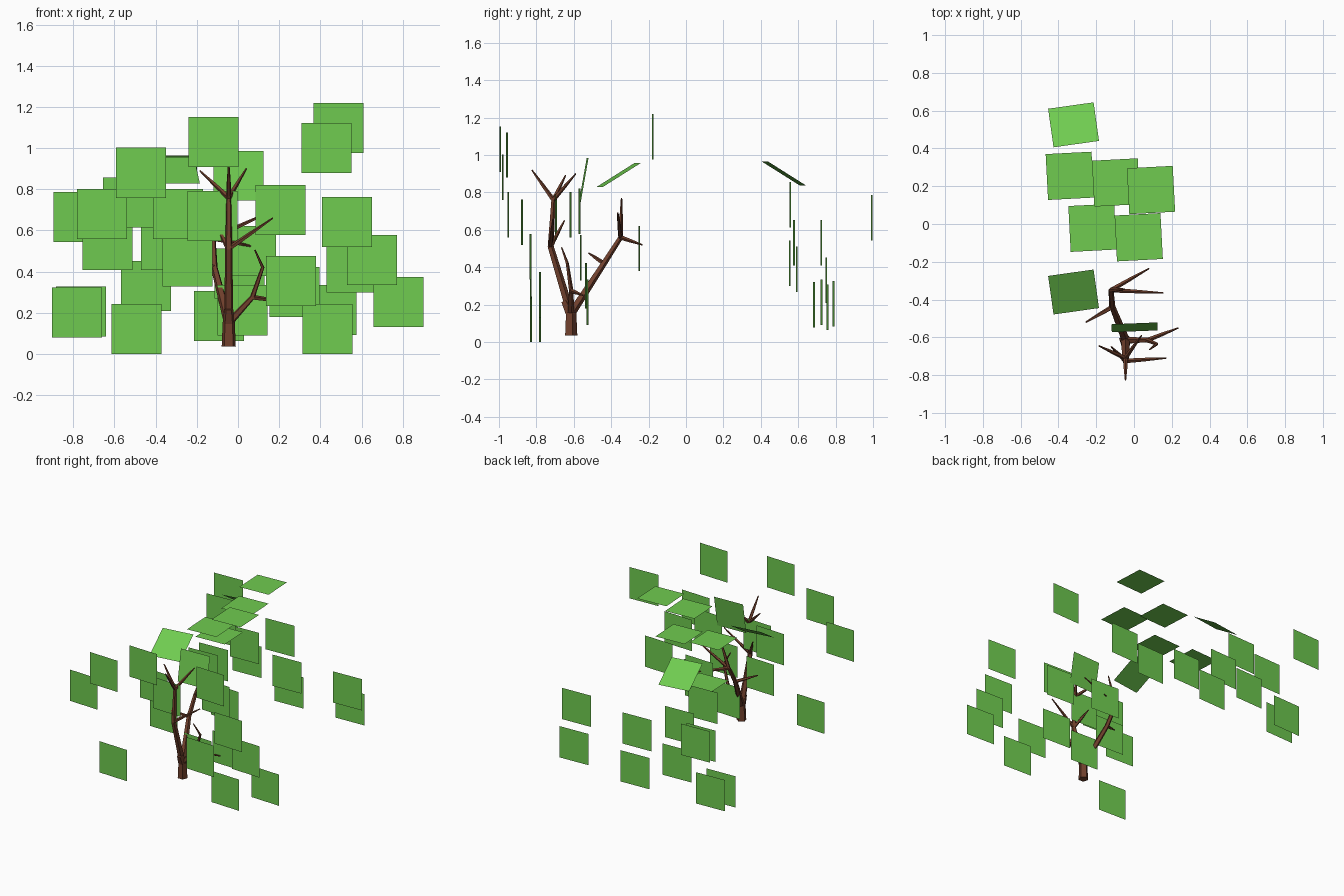
import bpy, math
from mathutils import Vector, Matrix

if "Cube" in bpy.data.objects:
    bpy.data.objects.remove(bpy.data.objects["Cube"])

def material(name, rgb):
    m = bpy.data.materials.new(name)
    m.diffuse_color = (*rgb, 1)
    m.use_nodes = True
    m.node_tree.nodes["Principled BSDF"].inputs["Base Color"].default_value = m.diffuse_color
    return m

LEAF = material("leaf_green", (0.16, 0.6, 0.08))
BARK = material("bark_brown", (0.16, 0.05, 0.025))
SIZE = 0.243

def make_object(name, verts, faces, mat):
    me = bpy.data.meshes.new(name)
    me.from_pydata(verts, [], faces)
    me.materials.append(mat)
    ob = bpy.data.objects.new(name, me)
    bpy.context.collection.objects.link(ob)
    return ob

def leaf_cards(name, centres, tilt, yaw):
    # square cards: tilt about x from lying flat, then yaw about z
    rot = Matrix.Rotation(math.radians(yaw), 3, 'Z') @ Matrix.Rotation(math.radians(tilt), 3, 'X')
    h = SIZE / 2
    verts, faces = [], []
    for c in centres:
        n = len(verts)
        verts += [Vector(c) + rot @ Vector((sx * h, sy * h, 0))
                  for sx, sy in ((-1, -1), (1, -1), (1, 1), (-1, 1))]
        faces.append((n, n + 1, n + 2, n + 3))
    make_object(name, verts, faces, LEAF)

def branch(name, pts, radii, sides=5):
    # tapered faceted tube through the points
    pts = [Vector(p) for p in pts]
    verts, faces = [], []
    for i, (p, r) in enumerate(zip(pts, radii)):
        d = (pts[min(i + 1, len(pts) - 1)] - pts[max(i - 1, 0)]).normalized()
        a = Vector((1, 0, 0)) if abs(d.x) < 0.8 else Vector((0, 1, 0))
        u = (a - d * a.dot(d)).normalized()
        v = d.cross(u)
        for k in range(sides):
            t = 2 * math.pi * (k + 0.25) / sides
            verts.append(p + u * r * math.cos(t) + v * r * math.sin(t))
    for i in range(len(pts) - 1):
        for k in range(sides):
            j = (k + 1) % sides
            faces.append((i * sides + k, i * sides + j, (i + 1) * sides + j, (i + 1) * sides + k))
    faces.append(tuple(reversed(range(sides))))
    faces.append(tuple(range(len(verts) - sides, len(verts))))
    make_object(name, verts, faces, BARK)

# upright cards on the front half
leaf_cards("front_leaf_cards", [
    (-0.66, -0.95, 0.68), (-0.47, -0.98, 0.88), (-0.12, -0.993, 1.03), (0.43, -0.957, 1.0),
    (0.207, -0.57, 0.70), (0.53, -0.877, 0.64), (0.65, -0.832, 0.457), (0.78, -0.78, 0.253),
    (0.435, -0.78, 0.122), (0.257, -0.83, 0.355), (-0.492, -0.828, 0.122), (0.022, -0.527, 0.212),
    (0.275, -0.535, 0.30), (-0.292, -0.618, 0.68), (-0.125, -0.695, 0.67), (-0.245, -0.563, 0.45),
    (0.062, -0.25, 0.50)], 90, -2.3)

# upright cards on the back half
leaf_cards("back_leaf_cards", [
    (-0.775, 0.993, 0.665), (-0.635, 0.723, 0.53), (-0.535, 0.557, 0.735), (-0.782, 0.685, 0.20),
    (-0.762, 0.788, 0.205), (0.552, 0.555, 0.42), (0.455, 0.724, 0.213), (-0.446, 0.75, 0.33),
    (-0.093, 0.757, 0.185), (0.007, 0.592, 0.39), (-0.35, 0.578, 0.53),
    (0.487, -0.178, 1.097)], 90, 2.3)

# flat cards along the crown
leaf_cards("flat_leaf_cards", [
    (-0.34, 0.255, 0.735), (-0.095, 0.22, 1.035), (0.09, 0.18, 1.265),
    (-0.22, -0.02, 0.93), (0.025, -0.07, 1.09)], 0, 3)

# sloping cards
leaf_cards("rear_sloping_leaf_card", [(-0.32, 0.525, 0.90)], -32, 8)
leaf_cards("front_sloping_leaf_card", [(-0.32, -0.36, 0.893)], 32, 8)
leaf_cards("steep_leaf_card", [(0.003, -0.547, 0.865)], 80, 2.3)

# trunk and three main limbs
fork = (-0.045, -0.617, 0.15)
top = (-0.045, -0.71, 0.76)
knee = (-0.045, -0.725, 0.51)
rear_knee = (-0.115, -0.44, 0.42)
rear_top = (-0.122, -0.35, 0.56)
side = (0.07, -0.615, 0.275)
branch("trunk", [(-0.045, -0.617, 0.035), fork, (-0.045, -0.65, 0.22)], [0.036, 0.031, 0.022])
branch("front_limb", [fork, knee, top], [0.024, 0.018, 0.012])
branch("rear_limb", [fork, rear_knee, rear_top], [0.024, 0.017, 0.014])
branch("side_limb", [fork, side, (0.12, -0.635, 0.42), (0.082, -0.665, 0.505)],
       [0.02, 0.013, 0.009, 0.004])

# twigs: start, tip
for i, (a, b) in enumerate([
        (top, (-0.185, -0.645, 0.89)), (top, (-0.045, -0.825, 0.92)), (top, (0.04, -0.59, 0.90)),
        (knee, (0.17, -0.71, 0.66)), (knee, (-0.12, -0.65, 0.65)),
        (rear_top, (0.08, -0.235, 0.52)), (rear_top, (0.155, -0.365, 0.69)),
        (rear_top, (-0.05, -0.345, 0.77)), (rear_knee, (-0.255, -0.52, 0.475)),
        (side, (0.235, -0.55, 0.25))]):
    a, b = Vector(a), Vector(b)
    mid = a.lerp(b, 0.5)
    branch(f"twig_{i + 1}", [a, mid, b], [0.013, 0.01, 0.004])
